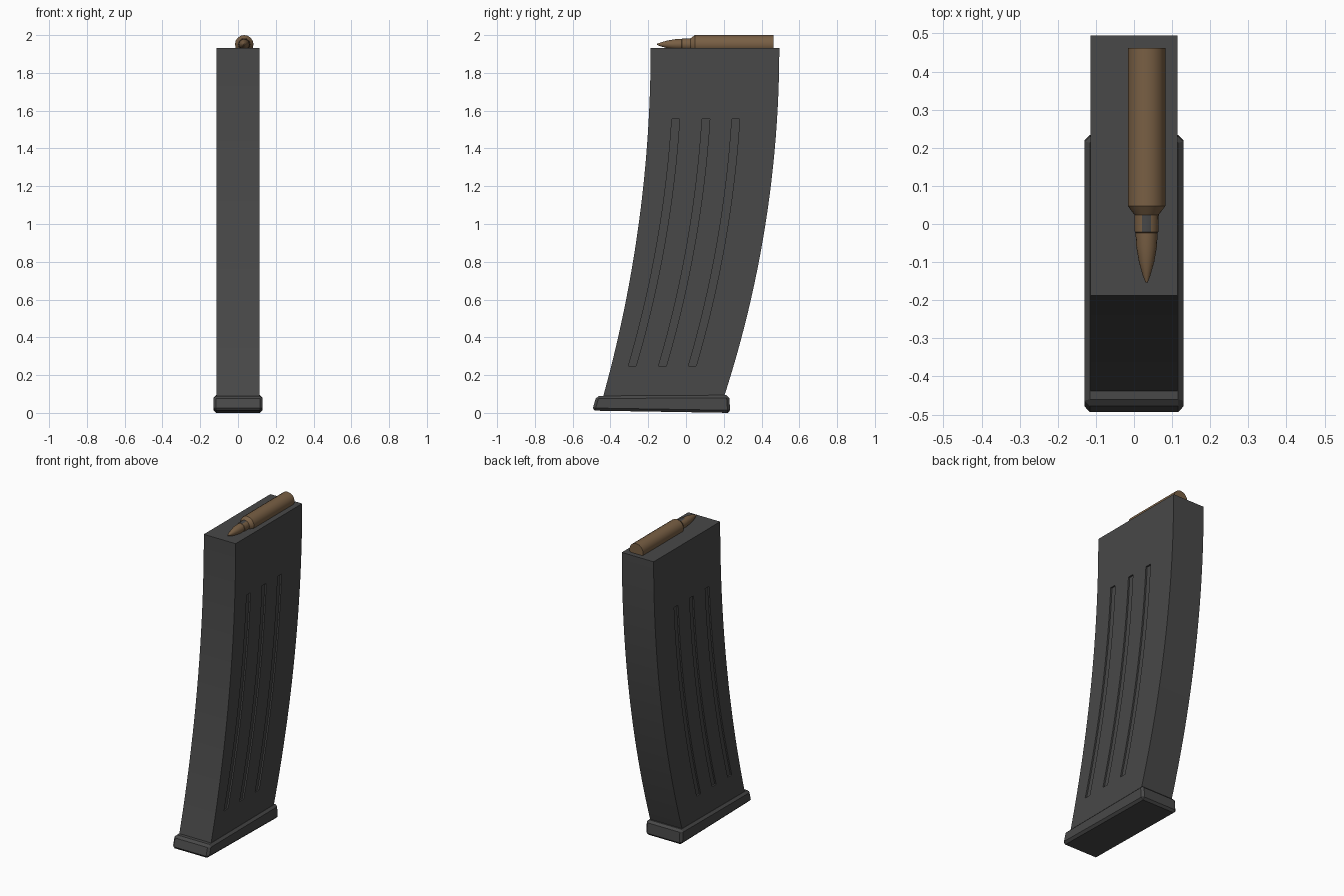
import bpy, bmesh, math

if "Cube" in bpy.data.objects:
    bpy.data.objects.remove(bpy.data.objects["Cube"])

def material(name, rgb):
    m = bpy.data.materials.new(name)
    m.diffuse_color = (*rgb, 1)
    m.use_nodes = True
    m.node_tree.nodes["Principled BSDF"].inputs["Base Color"].default_value = m.diffuse_color
    return m

GREY = material("dark grey metal", (0.065, 0.065, 0.065))
BRASS = material("dull brass", (0.19, 0.115, 0.058))

TOP = 1.933

def bend(z, r):
    """Forward shift of a circular arc that is upright at the top."""
    return math.sqrt(r * r - (TOP - z) ** 2) - r

def finish(bm, name, mats):
    bmesh.ops.recalc_face_normals(bm, faces=bm.faces)
    me = bpy.data.meshes.new(name)
    bm.to_mesh(me)
    bm.free()
    ob = bpy.data.objects.new(name, me)
    bpy.context.collection.objects.link(ob)
    for m in mats:
        me.materials.append(m)
    return ob

def select(ob):
    bpy.ops.object.select_all(action='DESELECT')
    ob.select_set(True)
    bpy.context.view_layer.objects.active = ob

def curved_bar(name, x0, x1, y0, y1, z0, z1, r0, r1, n):
    """Bar with a rectangular section whose front and back follow arcs."""
    bm = bmesh.new()
    rings = []
    for i in range(n + 1):
        z = z0 + (z1 - z0) * i / n
        f, b = y0 + bend(z, r0), y1 + bend(z, r1)
        rings.append([bm.verts.new(p) for p in
                      ((x0, f, z), (x1, f, z), (x1, b, z), (x0, b, z))])
    for a, b in zip(rings, rings[1:]):
        for k in range(4):
            j = (k + 1) % 4
            bm.faces.new((a[k], a[j], b[j], b[k]))
    bm.faces.new(rings[0])
    bm.faces.new(rings[-1])
    return finish(bm, name, [GREY])

# curved box body
body = curved_bar("curved_body", -0.114, 0.114, -0.187, 0.494, 0.06, TOP, 6.9, 5.98, 24)

# three shallow grooves on each side
for side in (-1, 1):
    for y in (-0.063, 0.097, 0.255):
        xs = sorted((side * 0.104, side * 0.15))
        cut = curved_bar("groove_cutter", *xs, y, y + 0.041, 0.247, 1.557, 5.98, 5.98, 16)
        cut.hide_render = True
        mod = body.modifiers.new("groove", 'BOOLEAN')
        mod.operation = 'DIFFERENCE'
        mod.solver = 'EXACT'
        mod.object = cut
        select(body)
        bpy.ops.object.modifier_apply(modifier=mod.name)
        bpy.data.objects.remove(cut)
select(body)
bpy.ops.object.shade_smooth_by_angle(angle=math.radians(20))

# base plate with chamfered edges
bm = bmesh.new()
profile = [(-0.497, 0.012), (-0.474, 0.09), (0.228, 0.094), (0.235, 0.0)]
left = [bm.verts.new((-0.13, y, z)) for y, z in profile]
face = bm.faces.new(left)
ext = bmesh.ops.extrude_face_region(bm, geom=[face])
bmesh.ops.translate(bm, vec=(0.26, 0, 0),
                    verts=[v for v in ext["geom"] if isinstance(v, bmesh.types.BMVert)])
bmesh.ops.recalc_face_normals(bm, faces=bm.faces)
bmesh.ops.bevel(bm, geom=list(bm.edges), offset=0.014, segments=1, affect='EDGES')
finish(bm, "base_plate", [GREY])

# top round, half sunk in the body: lathe profile of (y, radius)
bm = bmesh.new()
lathe = [(0.462, 0.049), (0.047, 0.049), (0.024, 0.032), (-0.021, 0.031), (-0.023, 0.029),
         (-0.06, 0.027), (-0.10, 0.020), (-0.135, 0.010), (-0.153, 0.003)]
N = 16
rings = [[bm.verts.new((0.033 + r * math.cos(math.tau * k / N), y,
                        1.951 + r * math.sin(math.tau * k / N)))
          for k in range(N)] for y, r in lathe]
for i, (a, b) in enumerate(zip(rings, rings[1:])):
    for k in range(N):
        j = (k + 1) % N
        f = bm.faces.new((a[k], a[j], b[j], b[k]))
        # grey patch on top of the neck
        f.material_index = 1 if i == 2 and k in (3, 4) else 0
bm.faces.new(rings[0])
bm.faces.new(rings[-1])
top_round = finish(bm, "top_round", [BRASS, GREY])
select(top_round)
bpy.ops.object.shade_smooth_by_angle(angle=math.radians(25))
